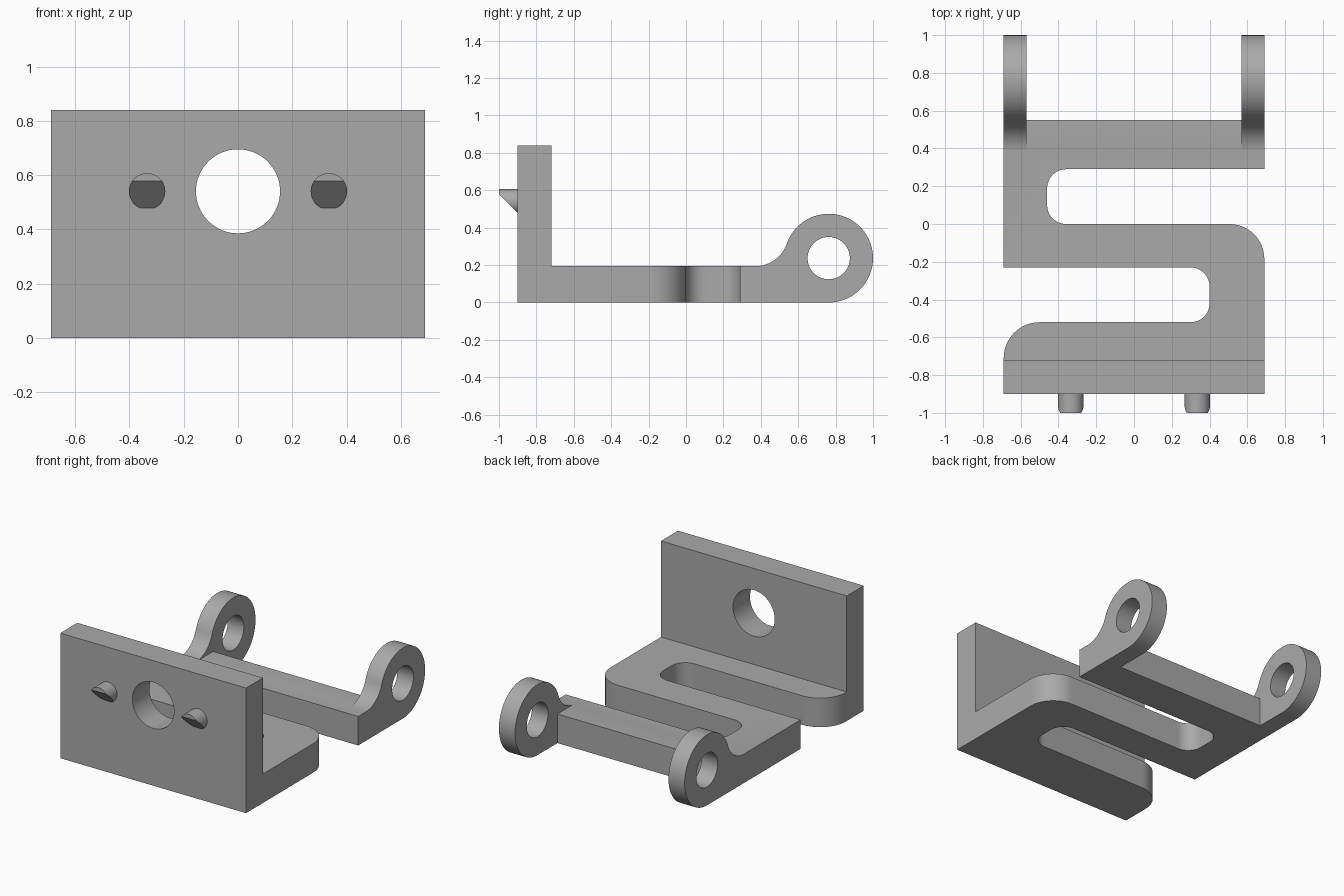
import bpy, bmesh
from math import pi, atan2, radians
from mathutils import Vector

cube = bpy.data.objects.get("Cube")
if cube:
    bpy.data.objects.remove(cube, do_unlink=True)

grey = bpy.data.materials.new("plain grey")
grey.use_nodes = True
colour = (0.40, 0.40, 0.40, 1)
grey.diffuse_color = colour
grey.node_tree.nodes["Principled BSDF"].inputs["Base Color"].default_value = colour

HALF, THICK = 0.69, 0.195


def arc(centre, radius, start, end, steps=16):
    """Points along a circular arc."""
    centre = Vector(centre)
    return [centre + Vector((radius, 0)) @ rotation(start + (end - start) * i / steps)
            for i in range(steps + 1)]


def rotation(angle):
    from mathutils import Matrix
    return Matrix.Rotation(-angle, 2)


def rounded(corners, steps=12):
    """Outline of right-angled corners (x, y, radius), filleted where radius > 0."""
    points = []
    for i, (x, y, r) in enumerate(corners):
        p = Vector((x, y))
        if not r:
            points.append(p)
            continue
        a = (Vector(corners[i - 1][:2]) - p).normalized() * r
        b = (Vector(corners[(i + 1) % len(corners)][:2]) - p).normalized() * r
        start = atan2(-b.y, -b.x)
        turn = pi / 2 if (-b).cross(-a) > 0 else -pi / 2
        points += arc(p + a + b, r, start, start + turn, steps)
    return points


def prism(name, outline, place, depth):
    """Extrude a flat outline; place maps its two coordinates into space."""
    bm = bmesh.new()
    face = bm.faces.new([bm.verts.new(place(*p)) for p in outline])
    grown = bmesh.ops.extrude_face_region(bm, geom=[face])["geom"]
    bmesh.ops.translate(bm, vec=depth,
                        verts=[v for v in grown if isinstance(v, bmesh.types.BMVert)])
    bmesh.ops.recalc_face_normals(bm, faces=bm.faces)
    mesh = bpy.data.meshes.new(name)
    bm.to_mesh(mesh)
    bm.free()
    mesh.materials.append(grey)
    obj = bpy.data.objects.new(name, mesh)
    bpy.context.collection.objects.link(obj)
    return obj


def activate(obj):
    bpy.ops.object.select_all(action='DESELECT')
    obj.select_set(True)
    bpy.context.view_layer.objects.active = obj


def combine(target, tool, operation):
    """Apply a boolean and discard the tool."""
    activate(target)
    mod = target.modifiers.new(operation, 'BOOLEAN')
    mod.operation, mod.object, mod.solver = operation, tool, 'EXACT'
    bpy.ops.object.modifier_apply(modifier=mod.name)
    bpy.data.objects.remove(tool, do_unlink=True)


def circle(centre, radius, steps=64):
    return arc(centre, radius, 0, 2 * pi, steps)[:-1]


# Winding base plate with two opposed slots
base = [(-HALF, -0.90, 0), (HALF, -0.90, 0), (HALF, 0, 0.185), (-0.46, 0, 0.10),
        (-0.46, 0.29, 0.10), (HALF, 0.29, 0), (HALF, 0.55, 0), (-HALF, 0.55, 0),
        (-HALF, -0.23, 0), (0.40, -0.23, 0.10), (0.40, -0.52, 0.10), (-HALF, -0.52, 0.19)]
bracket = prism("bracket", rounded(base), lambda x, y: (x, y, 0), (0, 0, THICK))

# Upright plate with its central hole
upright = [(-HALF, 0), (HALF, 0), (HALF, 0.84), (-HALF, 0.84)]
combine(bracket, prism("upright_plate", upright, lambda x, z: (x, -0.90, z), (0, 0.18, 0)), 'UNION')
combine(bracket, prism("upright_hole", circle((0, 0.54), 0.155),
                       lambda x, z: (x, -1.2, z), (0, 0.7, 0)), 'DIFFERENCE')

# Hinge lugs: a ring blended into the base by a tangent fillet
eye, ring = Vector((0.763, 0.237)), 0.237
fillet = Vector((0.37, THICK + 0.178))
to_eye = eye - fillet
blend = atan2(to_eye.y, to_eye.x)
lug = ([Vector((0.37, 0))] + arc(eye, ring, -pi / 2, pi + blend, 48)
       + arc(fillet, to_eye.length - ring, blend, -pi / 2)[1:])
for name, x in (("right_lug", -HALF), ("left_lug", HALF - 0.12)):
    combine(bracket, prism(name, lug, lambda y, z: (x, y, z), (0.12, 0, 0)), 'UNION')
combine(bracket, prism("pin_hole", circle(eye, 0.113),
                       lambda y, z: (-1, y, z), (2, 0, 0)), 'DIFFERENCE')

# Locating pegs, cut off underneath at a slope
pegs = []
for name, x in (("right_peg", -0.335), ("left_peg", 0.335)):
    peg = prism(name, circle((x, 0.54), 0.067, 40), lambda u, z: (u, -1, z), (0, 0.12, 0))
    bm = bmesh.new()
    bm.from_mesh(peg.data)
    cut = bmesh.ops.bisect_plane(bm, geom=bm.verts[:] + bm.edges[:] + bm.faces[:],
                                 plane_co=(0, -1, 0.578), plane_no=(0, -1, -1), clear_outer=True)
    bmesh.ops.contextual_create(bm, geom=[e for e in cut["geom_cut"]
                                          if isinstance(e, bmesh.types.BMEdge)])
    bmesh.ops.recalc_face_normals(bm, faces=bm.faces)
    bm.to_mesh(peg.data)
    bm.free()
    pegs.append(peg)

# Smooth curved walls, crisp edges
for obj in [bracket] + pegs:
    activate(obj)
    bpy.ops.object.shade_smooth_by_angle(angle=radians(30))
